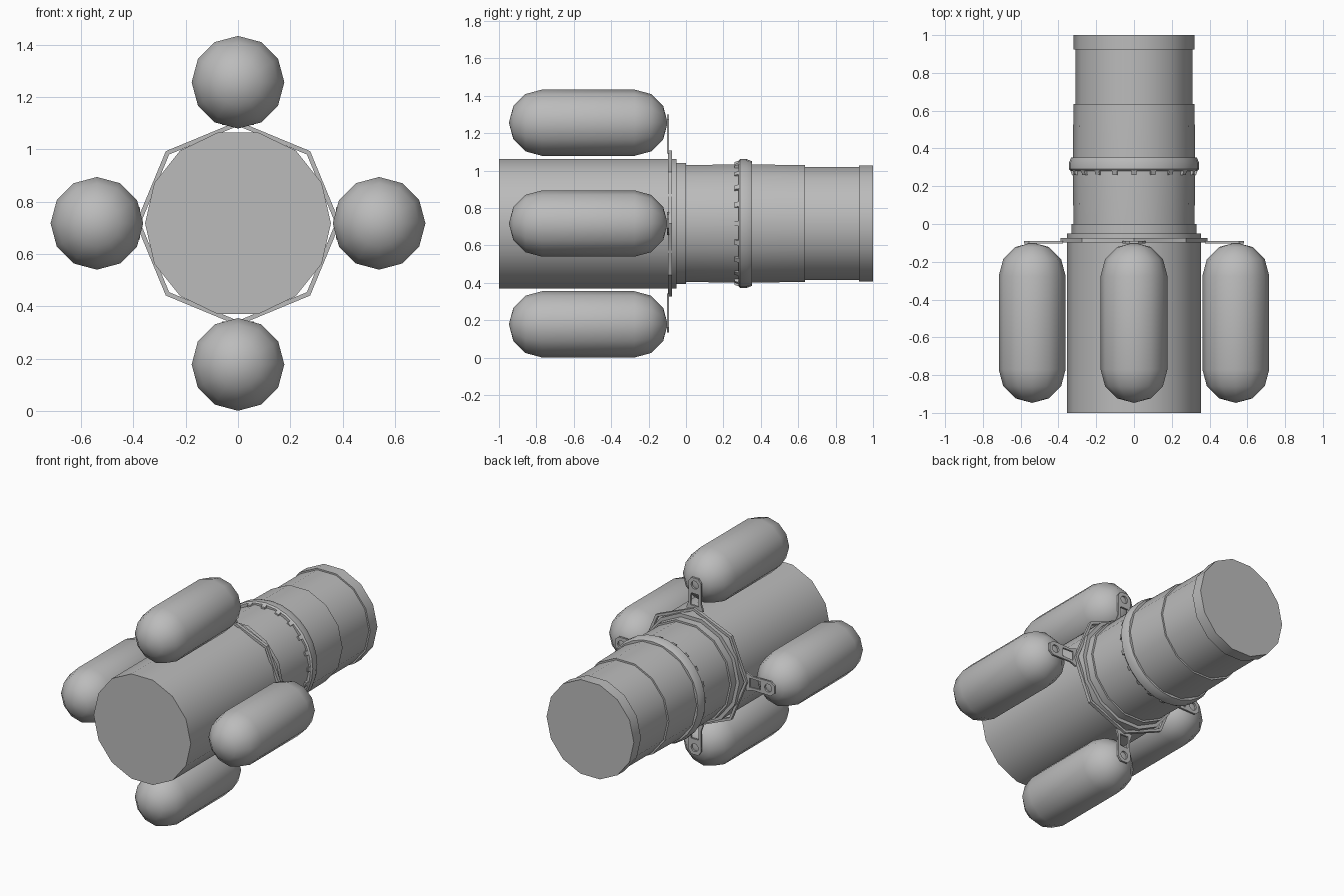
import bpy, bmesh, math
from mathutils import Matrix, Vector

if "Cube" in bpy.data.objects:
    bpy.data.objects.remove(bpy.data.objects["Cube"])

CZ = 0.717          # height of the main axis
TANK_R = 0.177
TANK_OFF = 0.539    # tank axis distance from main axis

grey = bpy.data.materials.new("grey")
grey.diffuse_color = (0.5, 0.5, 0.5, 1)
grey.use_nodes = True
grey.node_tree.nodes["Principled BSDF"].inputs["Base Color"].default_value = grey.diffuse_color


def finish(obj, angle=35):
    obj.data.materials.append(grey)
    bpy.ops.object.select_all(action='DESELECT')
    obj.select_set(True)
    bpy.context.view_layer.objects.active = obj
    bpy.ops.object.shade_smooth_by_angle(angle=math.radians(angle))
    return obj


def mesh_object(name, bm, angle=35):
    bmesh.ops.recalc_face_normals(bm, faces=bm.faces)
    me = bpy.data.meshes.new(name)
    bm.to_mesh(me)
    bm.free()
    obj = bpy.data.objects.new(name, me)
    bpy.context.collection.objects.link(obj)
    return finish(obj, angle)


def lathe(name, profile, sides, cx=0.0, cz=CZ, closed=False, angle=35):
    """Turn a (y, radius) profile around an axis parallel to y."""
    bm = bmesh.new()
    rings = []
    for y, r in profile:
        if r == 0:
            rings.append([bm.verts.new((cx, y, cz))] * sides)
        else:
            rings.append([bm.verts.new((cx + r * math.cos(a), y, cz + r * math.sin(a)))
                          for a in (2 * math.pi * i / sides for i in range(sides))])
    pairs = list(zip(rings, rings[1:]))
    if closed:
        pairs.append((rings[-1], rings[0]))
    for a, b in pairs:
        for i in range(sides):
            j = (i + 1) % sides
            quad = list(dict.fromkeys((a[i], a[j], b[j], b[i])))
            bm.faces.new(quad)
    if not closed:
        for ring in (rings[0], rings[-1]):
            if len(set(ring)) > 2:
                bm.faces.new(ring)
    return mesh_object(name, bm, angle)


# Main barrel and its stepped rear sections
lathe("main_barrel", [(-1, 0.355), (-0.05, 0.355)], 14)
lathe("barrel_collar", [(-0.05, 0.332), (0.0, 0.332)], 14)
lathe("middle_section", [(0.0, 0.32), (0.30, 0.325), (0.635, 0.32)], 14)
lathe("rear_section", [(0.635, 0.309), (0.925, 0.309)], 14)
lathe("rear_band", [(0.925, 0.319), (1.0, 0.319)], 14)

# Raised clamp ring with a row of small teeth on its front edge
lathe("clamp_ring", [(0.28, 0.31), (0.28, 0.335), (0.29, 0.344), (0.325, 0.344),
                     (0.352, 0.333), (0.352, 0.31)], 28, closed=True)
bm = bmesh.new()
for k in range(20):
    m = (Matrix.Translation((0, 0.272, CZ)) @ Matrix.Rotation(2 * math.pi * k / 20, 4, 'Y')
         @ Matrix.Translation((0, 0, 0.322)) @ Matrix.Diagonal((0.028, 0.026, 0.03, 1)))
    tooth = bmesh.ops.create_cube(bm, size=1, matrix=m)["verts"]
    # slope the front of each tooth down towards the barrel
    for v in tooth:
        if v.co.y < 0.272:
            axis = Vector((0, v.co.y, CZ))
            if (v.co - axis).length > 0.325:
                v.co = axis + (v.co - axis) * 0.975
mesh_object("ring_teeth", bm)

# Thin eight-sided support hoop
lathe("support_hoop", [(-0.097, 0.372), (-0.097, 0.39), (-0.075, 0.39), (-0.075, 0.372)],
      8, closed=True)


def bracket(name, k):
    """Flat bracket plate with a window and a bolt hole, joining hoop to tank."""
    outline = [(-0.062, 0.375), (0.062, 0.375), (0.045, 0.42), (0.047, 0.555),
               (0.025, 0.583), (-0.025, 0.583), (-0.047, 0.555), (-0.045, 0.42)]
    window = [(-0.03, 0.40), (0.03, 0.40), (0.028, 0.48), (-0.028, 0.48)]
    hole = [(0.026 * math.cos(math.pi * i / 6), 0.537 + 0.026 * math.sin(math.pi * i / 6))
            for i in range(12)]
    cu = bpy.data.curves.new(name, 'CURVE')
    cu.dimensions = '2D'
    cu.fill_mode = 'BOTH'
    cu.extrude = 0.006
    for pts in (outline, window, hole):
        s = cu.splines.new('POLY')
        s.points.add(len(pts) - 1)
        s.use_cyclic_u = True
        for p, (x, y) in zip(s.points, pts):
            p.co = (x, y, 0, 1)
    obj = bpy.data.objects.new(name, cu)
    bpy.context.collection.objects.link(obj)
    obj.matrix_world = (Matrix.Translation((0, -0.096, CZ))
                        @ Matrix.Rotation(k * math.pi / 2, 4, 'Y')
                        @ Matrix.Rotation(math.pi / 2, 4, 'X'))
    bpy.ops.object.select_all(action='DESELECT')
    obj.select_set(True)
    bpy.context.view_layer.objects.active = obj
    bpy.ops.object.convert(target='MESH')
    finish(bpy.context.view_layer.objects.active)


# Four capsule tanks around the barrel, each with a bracket
steps = [math.radians(30 * i) for i in range(4)]
capsule = [(-0.77 - TANK_R * math.cos(a), TANK_R * math.sin(a) if a else 0) for a in steps]
capsule += [(-0.275 + TANK_R * math.cos(a), TANK_R * math.sin(a) if a else 0)
            for a in reversed(steps)]
for k, side in enumerate(("top", "right", "bottom", "left")):
    a = k * math.pi / 2
    lathe("tank_" + side, capsule, 12, TANK_OFF * math.sin(a), CZ + TANK_OFF * math.cos(a))
    bracket("bracket_" + side, k)
